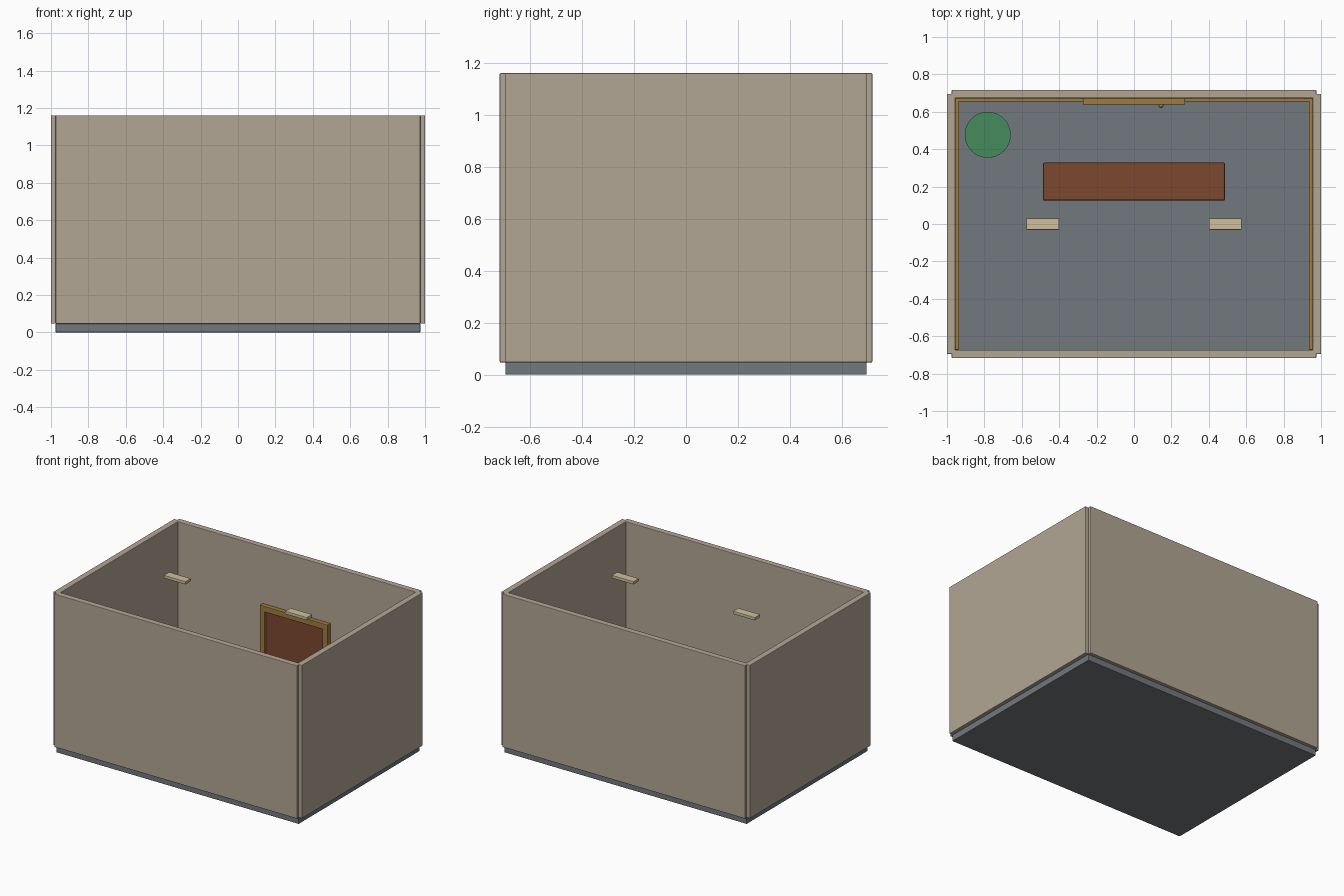
import bpy

if "Cube" in bpy.data.objects:
    bpy.data.objects.remove(bpy.data.objects["Cube"])

def material(name, r, g, b):
    m = bpy.data.materials.new(name)
    m.diffuse_color = (r, g, b, 1)
    m.use_nodes = True
    m.node_tree.nodes["Principled BSDF"].inputs["Base Color"].default_value = m.diffuse_color
    return m

WALL = material("plaster", 0.45, 0.38, 0.30)
FLOOR = material("floor_grey", 0.17, 0.19, 0.21)
TRIM = material("golden_wood", 0.35, 0.20, 0.05)
WOOD = material("brown_wood", 0.20, 0.065, 0.03)
GREEN = material("green", 0.06, 0.26, 0.11)
LIGHT = material("warm_light", 0.62, 0.52, 0.34)

def box(name, x, y, z, mat, bevel=0.004):
    """Box from (min, max) pairs with a small edge bevel."""
    bpy.ops.mesh.primitive_cube_add(size=1, location=[(a + b) / 2 for a, b in (x, y, z)])
    o = bpy.context.object
    o.name = name
    o.scale = [b - a for a, b in (x, y, z)]
    bpy.ops.object.transform_apply(location=False, rotation=False, scale=True)
    o.data.materials.append(mat)
    if bevel:
        m = o.modifiers.new("bevel", 'BEVEL')
        m.width = bevel
        m.segments = 2
    return o

def span(s, a, b):
    return tuple(sorted((s * a, s * b)))

F = 0.047   # floor top
H = 1.16    # wall top

# Room shell
box("floor", (-0.975, 0.975), (-0.695, 0.695), (0, F), FLOOR)
for s, n in ((-1, "front"), (1, "back")):
    box(n + "_wall", (-0.975, 0.975), span(s, 0.673, 0.717), (F, H), WALL)
for s, n in ((-1, "left"), (1, "right")):
    box(n + "_wall", span(s, 0.955, 1.0), (-0.695, 0.695), (F, H), WALL)
    # Skirting and ceiling light panels mirrored left and right
    box(n + "_skirting", span(s, 0.936, 0.955), (-0.673, 0.673), (F, 0.1), TRIM, 0.003)
    box(n + "_ceiling_light", span(s, 0.4, 0.575), (-0.031, 0.031), (1.119, 1.141), LIGHT, 0.003)
    box(n + "_door_post", span(s, 0.232, 0.273), (0.638, 0.673), (F, 0.75), TRIM)
    box(n + "_back_skirting", span(s, 0.273, 0.955), (0.655, 0.673), (F, 0.1), TRIM, 0.003)

# Door
box("door_header", (-0.273, 0.273), (0.638, 0.673), (0.708, 0.75), TRIM)
box("door", (-0.232, 0.232), (0.652, 0.673), (F, 0.708), WOOD, 0.002)
bpy.ops.mesh.primitive_uv_sphere_add(segments=20, ring_count=10, radius=0.013, location=(0.145, 0.634, 0.37))
knob = bpy.context.object
knob.name = "door_knob"
knob.data.materials.append(TRIM)
bpy.ops.object.shade_smooth()
bpy.ops.mesh.primitive_cylinder_add(vertices=16, radius=0.006, depth=0.02,
                                    location=(0.145, 0.645, 0.37), rotation=(1.5708, 0, 0))
bpy.context.object.name = "knob_stem"
bpy.context.object.data.materials.append(TRIM)

# Counter
box("counter", (-0.486, 0.486), (0.125, 0.329), (F, 0.40), WOOD, 0.008)

# Round seat in the corner
bpy.ops.mesh.primitive_cylinder_add(vertices=40, radius=0.123, depth=0.18, location=(-0.782, 0.477, F + 0.09))
seat = bpy.context.object
seat.name = "round_seat"
seat.data.materials.append(GREEN)
bpy.ops.object.shade_smooth_by_angle()
